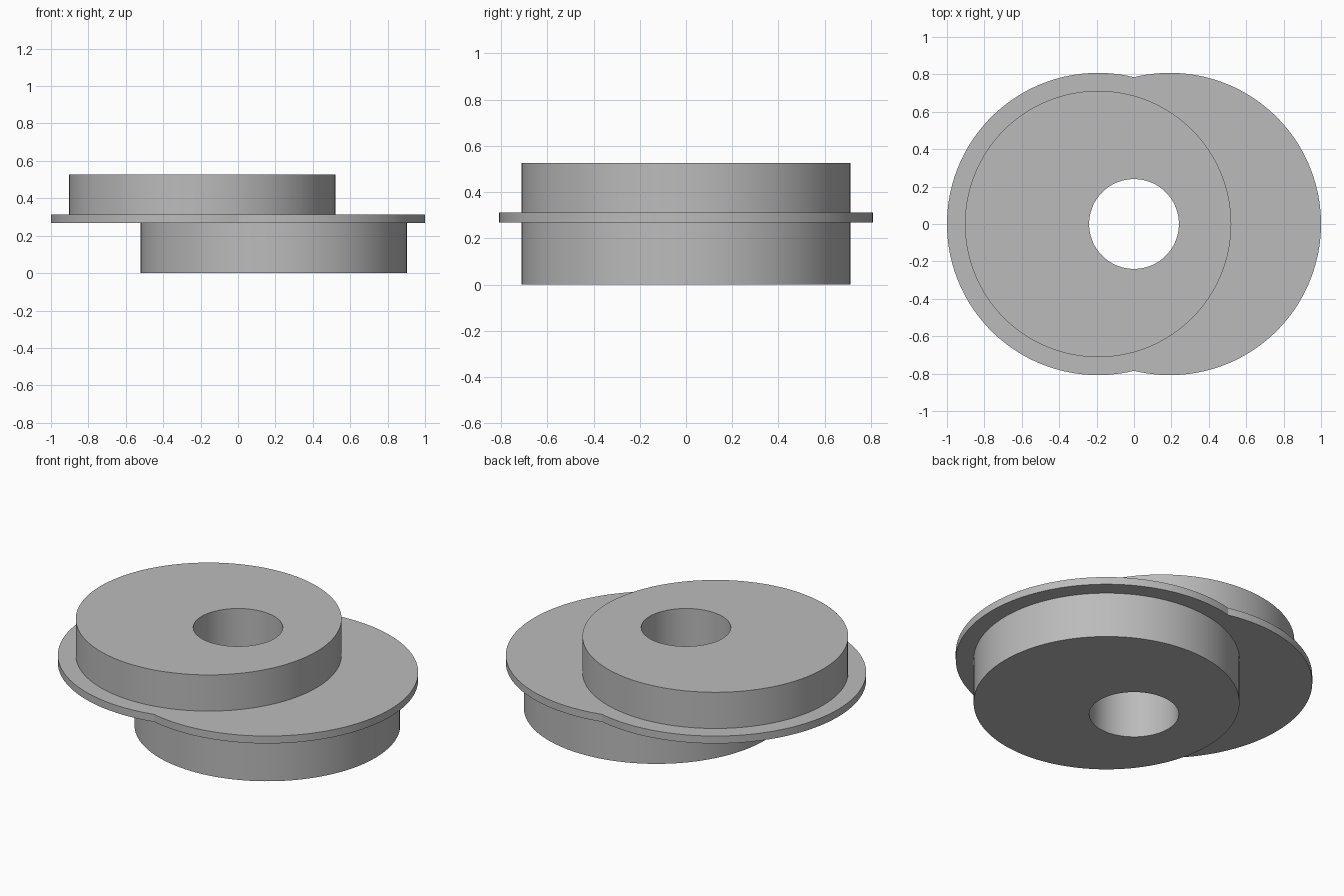
import bpy
import bmesh
from math import sqrt, atan2, cos, sin, pi, radians

cube = bpy.data.objects.get("Cube")
if cube:
    bpy.data.objects.remove(cube, do_unlink=True)

OFFSET = 0.192          # each disc's shift from the bore axis
FLANGE_R = 1 - OFFSET
DISC_R = 0.712
BORE_R = 0.24
SEGMENTS = 128

grey = bpy.data.materials.new("plain grey")
grey.use_nodes = True
colour = (0.5, 0.5, 0.5, 1)
grey.diffuse_color = colour
grey.node_tree.nodes["Principled BSDF"].inputs["Base Color"].default_value = colour


def circle(cx, radius):
    angles = [2 * pi * i / SEGMENTS for i in range(SEGMENTS)]
    return [(cx + radius * cos(a), radius * sin(a)) for a in angles]


def prism(name, outline, z0, z1):
    """Extrude a closed outline from z0 to z1."""
    bm = bmesh.new()
    base = bm.faces.new([bm.verts.new((x, y, z0)) for x, y in outline])
    top = bmesh.ops.extrude_face_region(bm, geom=[base], use_keep_orig=True)
    verts = [g for g in top["geom"] if isinstance(g, bmesh.types.BMVert)]
    bmesh.ops.translate(bm, verts=verts, vec=(0, 0, z1 - z0))
    bmesh.ops.recalc_face_normals(bm, faces=bm.faces)
    mesh = bpy.data.meshes.new(name)
    bm.to_mesh(mesh)
    bm.free()
    mesh.materials.append(grey)
    obj = bpy.data.objects.new(name, mesh)
    bpy.context.collection.objects.link(obj)
    return obj


def combine(target, other, operation):
    """Apply a boolean and discard the tool object."""
    mod = target.modifiers.new(operation.lower(), "BOOLEAN")
    mod.operation = operation
    mod.solver = "EXACT"
    mod.object = other
    bpy.context.view_layer.objects.active = target
    bpy.ops.object.modifier_apply(modifier=mod.name)
    bpy.data.objects.remove(other, do_unlink=True)


# Flange: outline of two overlapping circles, notched where they meet
notch = atan2(sqrt(FLANGE_R ** 2 - OFFSET ** 2), -OFFSET)
steps = 90
arc = [-notch + 2 * notch * i / steps for i in range(steps)]
right_arc = [(OFFSET + FLANGE_R * cos(a), FLANGE_R * sin(a)) for a in arc]
left_arc = [(-x, -y) for x, y in right_arc]
body = prism("double_eccentric_cam", right_arc + left_arc, 0.268, 0.312)

# Offset discs, sunk into the flange so that they fuse
combine(body, prism("lower_disc", circle(OFFSET, DISC_R), 0, 0.297), "UNION")
combine(body, prism("upper_disc", circle(-OFFSET, DISC_R), 0.283, 0.526), "UNION")

# Central shaft bore
combine(body, prism("bore_cutter", circle(0, BORE_R), -0.2, 0.8), "DIFFERENCE")

bpy.ops.object.select_all(action="DESELECT")
body.select_set(True)
bpy.context.view_layer.objects.active = body
bpy.ops.object.shade_smooth_by_angle(angle=radians(20))
